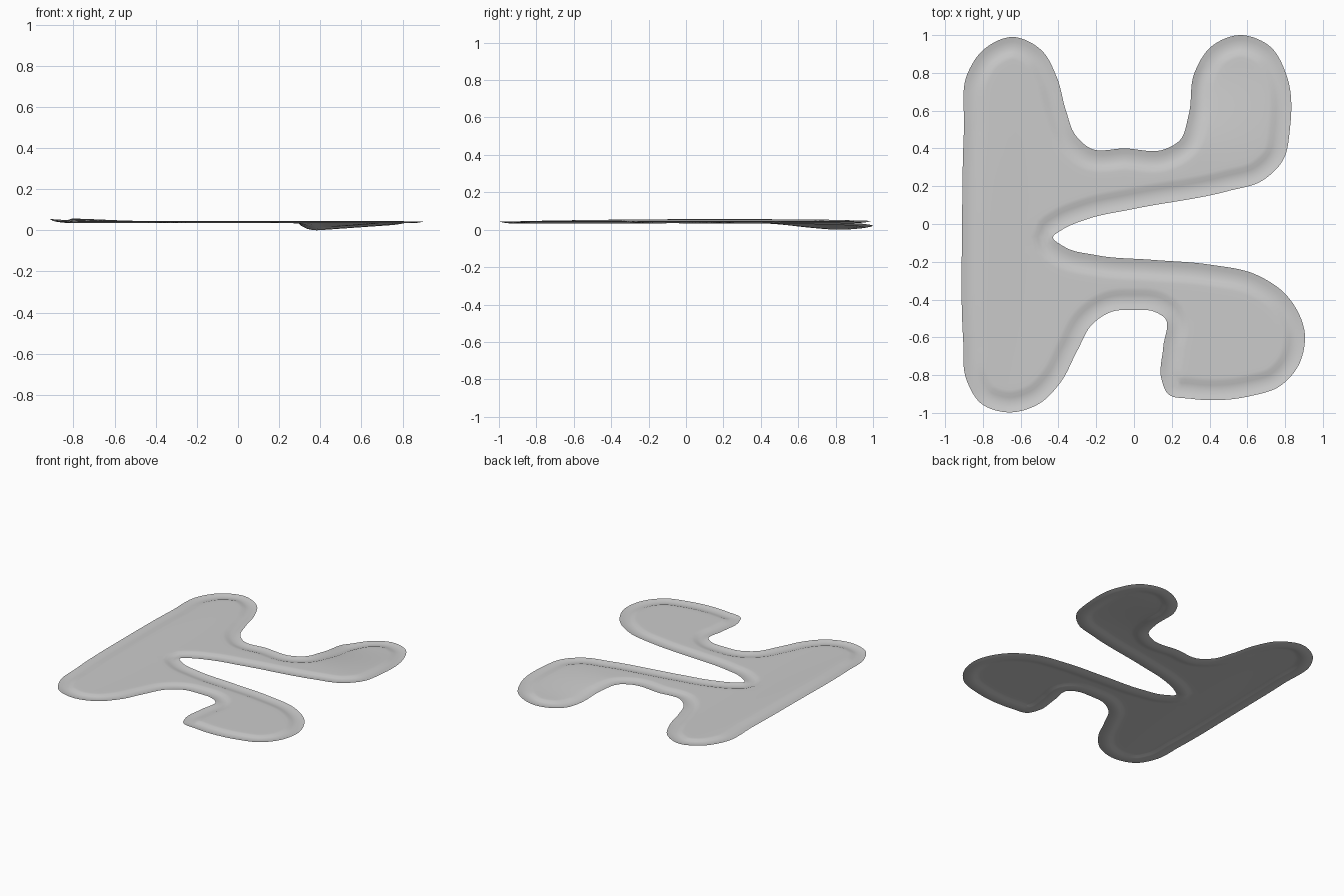
import bpy, bmesh
from mathutils import Vector, kdtree
from mathutils.geometry import delaunay_2d_cdt

if "Cube" in bpy.data.objects:
    bpy.data.objects.remove(bpy.data.objects["Cube"])

# Outline of the sheet seen from above, clockwise from the upper left lobe
OUTLINE = [
    (-.88, .8), (-.8, .92), (-.64, .99), (-.49, .92), (-.41, .78), (-.36, .6), (-.31, .47),
    (-.23, .4), (-.05, .4), (.16, .395), (.24, .44), (.29, .58), (.32, .8), (.41, .94),
    (.56, 1), (.72, .94), (.81, .78), (.825, .5), (.79, .34), (.68, .23), (.5, .175),
    (0, .08), (-.25, .025), (-.38, -.03), (-.43, -.07), (-.37, -.12), (-.2, -.165),
    (.1, -.19), (.4, -.215), (.65, -.27), (.81, -.38), (.905, -.59), (.87, -.75),
    (.77, -.86), (.62, -.91), (.3, -.925), (.18, -.9), (.145, -.82), (.155, -.65),
    (.165, -.5), (.11, -.465), (0, -.455), (-.12, -.465), (-.22, -.53), (-.3, -.67),
    (-.39, -.84), (-.5, -.95), (-.67, -.997), (-.81, -.95), (-.885, -.83), (-.905, -.6),
    (-.91, 0), (-.9, .5)]

# Cross-section of the rim: distance from the edge, height against the middle
RIM = [(0, -.002), (.025, -.008), (.05, -.011), (.08, -.008), (.1, -.001), (.12, 0), (.15, 0)]


def smooth_loop(points, step):
    """Closed smooth curve through the points, with tangents scaled by chord."""
    p = [Vector(q) for q in points]
    n = len(p)

    def tangent(i):
        a, b, c = p[i - 1], p[i], p[(i + 1) % n]
        la, lc = (b - a).length, (c - b).length
        return ((b - a) / la * lc + (c - b) / lc * la) / (la + lc)

    out = []
    for i in range(n):
        a, b = p[i], p[(i + 1) % n]
        size = (b - a).length
        ta, tb = tangent(i) * size, tangent((i + 1) % n) * size
        count = max(2, round(size / step))
        for k in range(count):
            t = k / count
            out.append(a * (2*t**3 - 3*t*t + 1) + ta * (t**3 - 2*t*t + t)
                       + b * (3*t*t - 2*t**3) + tb * (t**3 - t*t))
    return out


def step01(t):
    t = max(0, min(1, t))
    return t * t * (3 - 2 * t)


dense = smooth_loop(OUTLINE, .004)
tree = kdtree.KDTree(len(dense))
for i, q in enumerate(dense):
    tree.insert((q.x, q.y, 0), i)
tree.balance()


def edge_distance(q):
    return tree.find((q[0], q[1], 0))[2]


def height(x, y, d):
    z = .047
    for (d0, z0), (d1, z1) in zip(RIM, RIM[1:]):
        if d0 <= d < d1:
            z += z0 + (z1 - z0) * (d - d0) / (d1 - d0)
    # gentle lift along the left side
    z += .012 * step01((-.45 - x) / .4) * max(0, 1 - ((y - .2) / 1.1) ** 2)
    # sagging lobe at the upper right
    across = step01((x - .22) / .14) * max(0, 1 - max(0, x - .38) / .5)
    return z - .035 * step01((y - .35) / .5) * across


# Points: edge, rim rings, then an even grid over the middle
edge = smooth_loop(OUTLINE, .018)
points = list(edge)
for d, _ in RIM[1:]:
    for i, q in enumerate(edge):
        t = (edge[(i + 1) % len(edge)] - edge[i - 1]).normalized()
        r = q + Vector((t.y, -t.x)) * d
        if edge_distance(r) > d * .97:
            points.append(r)
for i in range(-25, 26):
    for j in range(-27, 28):
        r = Vector((i * .037, j * .037))
        if edge_distance(r) > .165:
            points.append(r)

loop = list(reversed(range(len(edge))))
verts, _, faces, *_ = delaunay_2d_cdt(points, [], [loop], 1, 1e-5)

# Sheet
bm = bmesh.new()
bv = [bm.verts.new((v.x, v.y, height(v.x, v.y, edge_distance(v)))) for v in verts]
for f in faces:
    bm.faces.new([bv[i] for i in f])
bmesh.ops.delete(bm, geom=[v for v in bm.verts if not v.link_faces], context='VERTS')
low = min(v.co.z for v in bm.verts)
for v in bm.verts:
    v.co.z -= low
for f in bm.faces:
    f.normal_update()
    if f.normal.z < 0:
        f.normal_flip()
    f.smooth = True
mesh = bpy.data.meshes.new("rimmed_sheet")
bm.to_mesh(mesh)
bm.free()
sheet = bpy.data.objects.new("rimmed_sheet", mesh)
bpy.context.collection.objects.link(sheet)

grey = bpy.data.materials.new("light_grey")
grey.diffuse_color = (.6, .6, .6, 1)
grey.use_nodes = True
grey.node_tree.nodes["Principled BSDF"].inputs["Base Color"].default_value = grey.diffuse_color
mesh.materials.append(grey)
